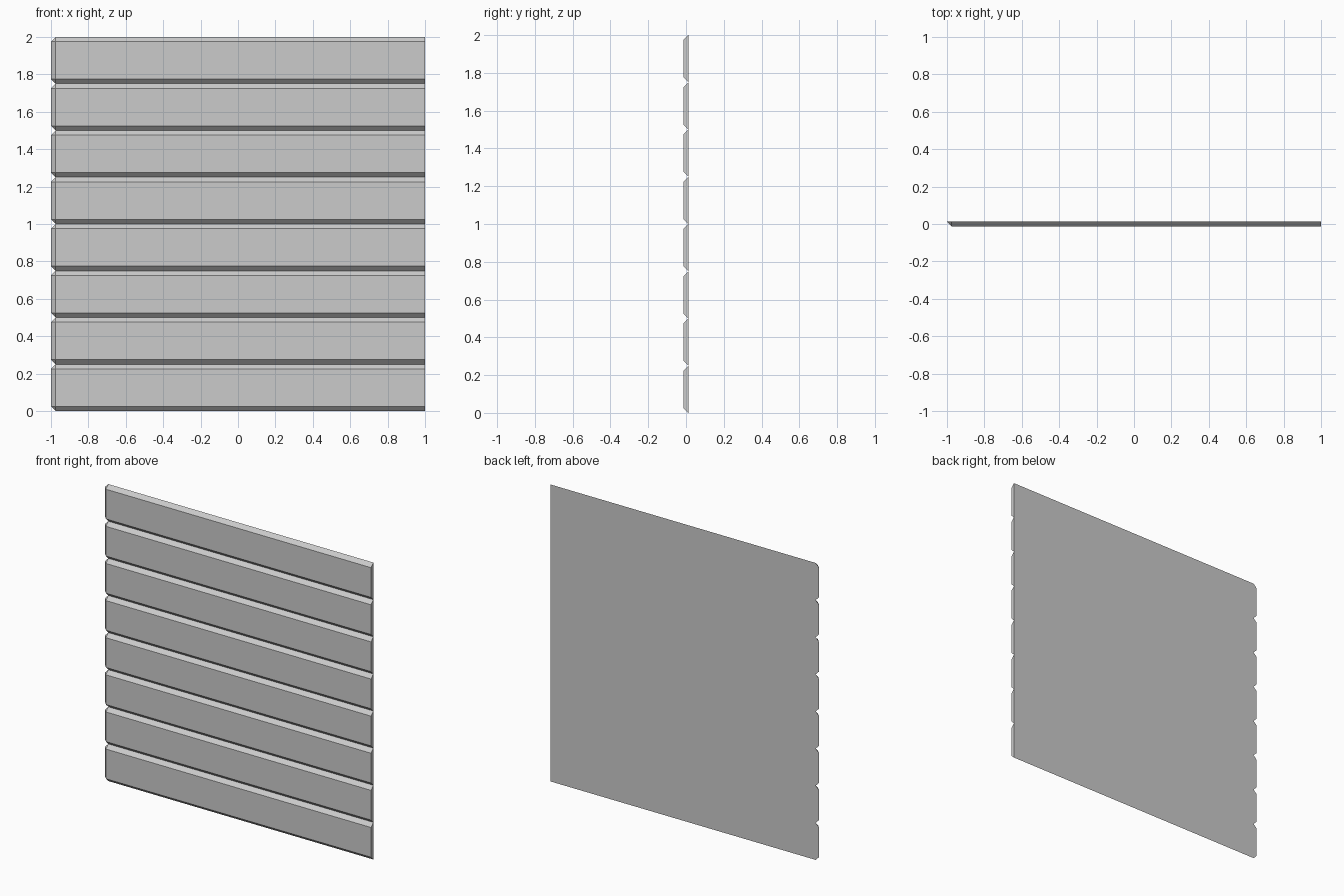
import bpy, bmesh

if "Cube" in bpy.data.objects:
    bpy.data.objects.remove(bpy.data.objects["Cube"])

W, H, N = 2.0, 0.25, 8      # plank length, plank height, plank count
T = 0.0125                  # half thickness
B = 0.025                   # chamfer size

bm = bmesh.new()

# back outline: corners clipped on the left end only
back = [bm.verts.new((x, T, z)) for x, z in (
    (-W/2 + B, 0), (W/2, 0), (W/2, H), (-W/2 + B, H), (-W/2, H - B), (-W/2, B))]
# front face: inset at top, bottom and left, flush on the right
front = [bm.verts.new((x, -T, z)) for x, z in (
    (-W/2 + B, B), (W/2, B), (W/2, H - B), (-W/2 + B, H - B))]

bm.faces.new(back)
bm.faces.new(front)
# long chamfers and right end
for i in range(3):
    bm.faces.new((front[i], front[i + 1], back[i + 1], back[i]))
# left chamfer and its two corner triangles
bm.faces.new((front[3], front[0], back[5], back[4]))
bm.faces.new((front[3], back[4], back[3]))
bm.faces.new((front[0], back[0], back[5]))
bmesh.ops.recalc_face_normals(bm, faces=bm.faces)

mesh = bpy.data.meshes.new("wall_planks")
bm.to_mesh(mesh)
bm.free()
planks = bpy.data.objects.new("wall_planks", mesh)
bpy.context.collection.objects.link(planks)

# stack the planks upward
stack = planks.modifiers.new("stack", 'ARRAY')
stack.count = N
stack.use_relative_offset = False
stack.use_constant_offset = True
stack.constant_offset_displace = (0, 0, H)
